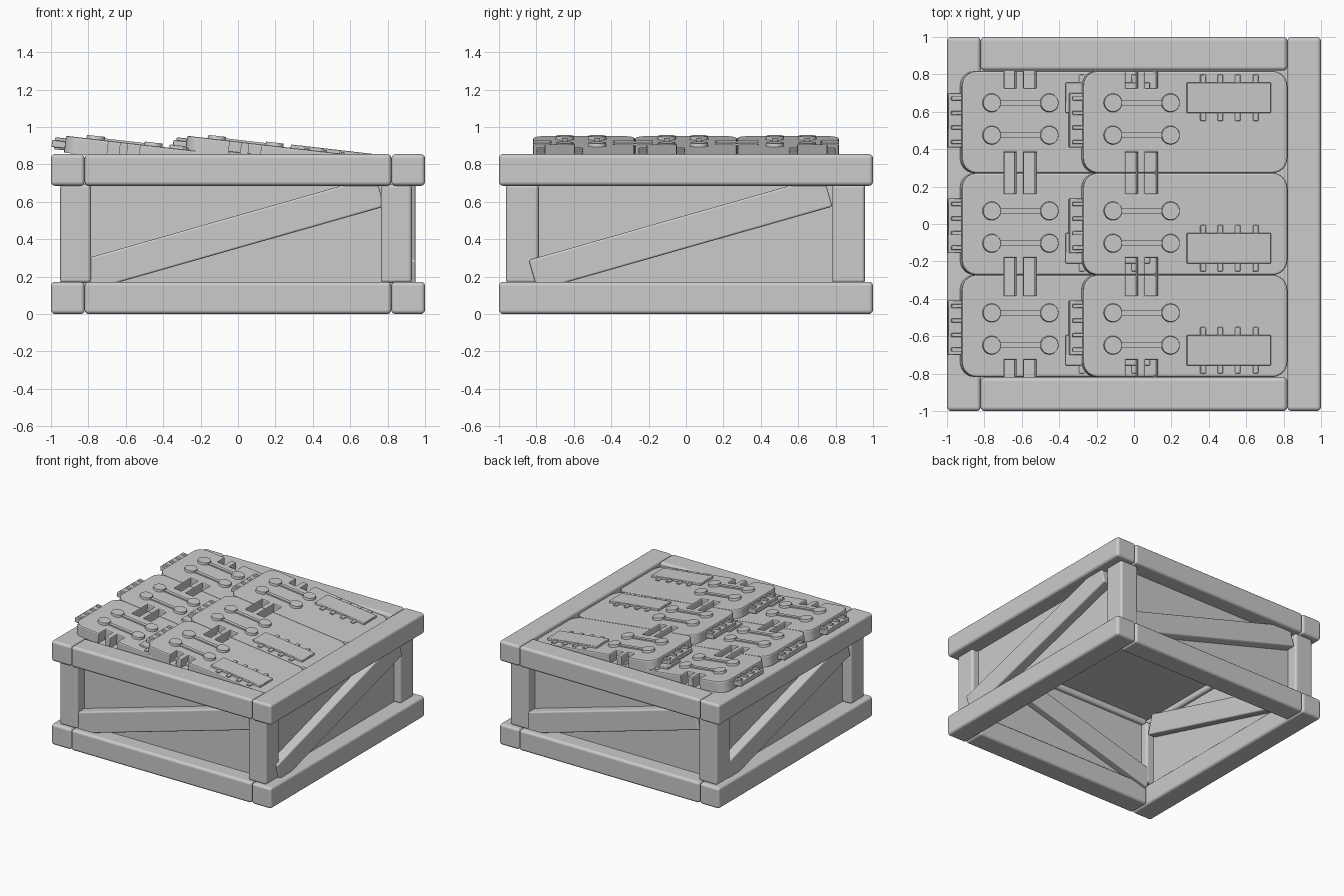
import bpy, bmesh
from math import radians, sin, cos, pi
from mathutils import Matrix, Vector

if "Cube" in bpy.data.objects:
    bpy.data.objects.remove(bpy.data.objects["Cube"])


def finish(bm, name, matrix=Matrix(), bevel=0.0, segments=3, angle=35):
    bmesh.ops.recalc_face_normals(bm, faces=bm.faces)
    me = bpy.data.meshes.new(name)
    bm.to_mesh(me)
    bm.free()
    ob = bpy.data.objects.new(name, me)
    bpy.context.collection.objects.link(ob)
    ob.matrix_world = matrix
    if bevel:
        mod = ob.modifiers.new("bevel", "BEVEL")
        mod.width, mod.segments, mod.harden_normals = bevel, segments, True
    bpy.ops.object.select_all(action="DESELECT")
    ob.select_set(True)
    bpy.context.view_layer.objects.active = ob
    bpy.ops.object.shade_smooth_by_angle(angle=radians(angle))
    return ob


def add_box(bm, lo, hi):
    lo, hi = Vector(lo), Vector(hi)
    size = [abs(h - l) for l, h in zip(lo, hi)]
    m = Matrix.Translation((lo + hi) / 2) @ Matrix.Diagonal((*size, 1))
    bmesh.ops.create_cube(bm, size=1, matrix=m)


def box(name, lo, hi, bevel=0.0, matrix=Matrix()):
    bm = bmesh.new()
    add_box(bm, lo, hi)
    return finish(bm, name, matrix, bevel)


# Top and bottom frames
for level, z0, z1 in (("bottom", 0, 0.172), ("top", 0.686, 0.855)):
    for s in (-1, 1):
        box(level + "_side_rail", (s * 0.91 - 0.09, -1, z0), (s * 0.91 + 0.09, 1, z1), 0.022)
        box(level + "_cross_rail", (-0.82, s * 0.91 - 0.09, z0), (0.82, s * 0.91 + 0.09, z1), 0.022)

# Corner posts
for x in (-0.868, 0.847):
    for y in (-0.875, 0.87):
        box("corner_post", (x - 0.083, y - 0.088, 0.165), (x + 0.083, y + 0.088, 0.695), 0.02)

# Wall panels and diagonal braces, turned round the four sides
for i in range(4):
    turn = Matrix.Rotation(i * pi / 2, 4, "Z")
    box("wall_panel", (-0.86, -0.87, 0.1), (0.86, -0.85, 0.76), 0, turn)
    tilt = turn @ Matrix.Translation((0, -0.87, 0.44)) @ Matrix.Rotation(radians(-15.9), 4, "Y")
    box("diagonal_brace", (-0.85, -0.08, -0.085), (0.79, 0.08, 0.085), 0.012, tilt)

# Ceiling board under the tiles
box("ceiling_board", (-0.84, -0.84, 0.73), (0.84, 0.84, 0.75))

# Roof tile outline: rounded corners, two slots cut in each long edge
LENGTH, HALF, RADIUS, THICK = 1.1, 0.273, 0.08, 0.09
SLOTS = ((0.23, 0.292), (0.335, 0.4))


def arc(cx, cy, start):
    return [(cx + RADIUS * cos(start + k * pi / 12), cy + RADIUS * sin(start + k * pi / 12))
            for k in range(7)]


def tile_outline():
    pts = arc(RADIUS, -HALF + RADIUS, pi)
    for a, b in SLOTS:
        d = -HALF + 0.09
        pts += [(a, -HALF), (a, d), (b, d), (b, -HALF)]
    pts += arc(LENGTH - RADIUS, -HALF + RADIUS, 1.5 * pi)
    pts += arc(LENGTH - RADIUS, HALF - RADIUS, 0)
    for a, b in reversed(SLOTS):
        d = HALF - 0.11
        pts += [(b, HALF), (b, d), (a, d), (a, HALF)]
    return pts + arc(RADIUS, HALF - RADIUS, pi / 2)


def make_tile(x, y, flip):
    place = Matrix.Translation((x, y, 0.953)) @ Matrix.Rotation(radians(6.6), 4, "Y")

    # Plate with softened top edge
    bm = bmesh.new()
    top = bm.faces.new([bm.verts.new((px, py * flip, 0)) for px, py in tile_outline()])
    rim = list(top.edges)
    ret = bmesh.ops.extrude_face_region(bm, geom=[top], use_keep_orig=True)
    low = [v for v in ret["geom"] if isinstance(v, bmesh.types.BMVert)]
    bmesh.ops.translate(bm, verts=low, vec=(0, 0, -THICK))
    bmesh.ops.bevel(bm, geom=rim, offset=0.01, segments=2, profile=0.5, affect="EDGES")
    finish(bm, "roof_tile", place, angle=20)

    # Raised dumbbell traces
    bm = bmesh.new()
    for ty in (0.07, -0.103):
        ty *= flip
        add_box(bm, (0.16, ty - 0.014, -0.01), (0.47, ty + 0.014, 0.01))
        for tx in (0.16, 0.47):
            bmesh.ops.create_cone(bm, cap_ends=True, segments=20, radius1=0.052, radius2=0.047,
                                  depth=0.03, matrix=Matrix.Translation((tx, ty, 0.003)))
    finish(bm, "tile_traces", place)

    # Chip with legs on both long sides
    bm = bmesh.new()
    cy = -0.13 * flip
    add_box(bm, (0.557, cy - 0.082, -0.01), (1.01, cy + 0.082, 0.018))
    for lx in (0.645, 0.737, 0.832, 0.928):
        add_box(bm, (lx - 0.015, cy - 0.124, -0.01), (lx + 0.015, cy + 0.124, 0.01))
    finish(bm, "tile_chip", place, 0.004, 1)

    # Edge connector with pins
    bm = bmesh.new()
    cy = 0.01 * -flip
    add_box(bm, (-0.07, cy - 0.145, -0.068), (0.03, cy + 0.145, -0.03))
    for k in range(4):
        py = cy + (k - 1.5) * 0.078
        add_box(bm, (-0.055, py - 0.011, -0.078), (0.03, py + 0.011, -0.014))
    finish(bm, "tile_connector", place, 0.004, 1)


for x in (-0.92, -0.272):
    for y, flip in ((-0.545, 1), (0, 1), (0.545, -1)):
        make_tile(x, y, flip)
